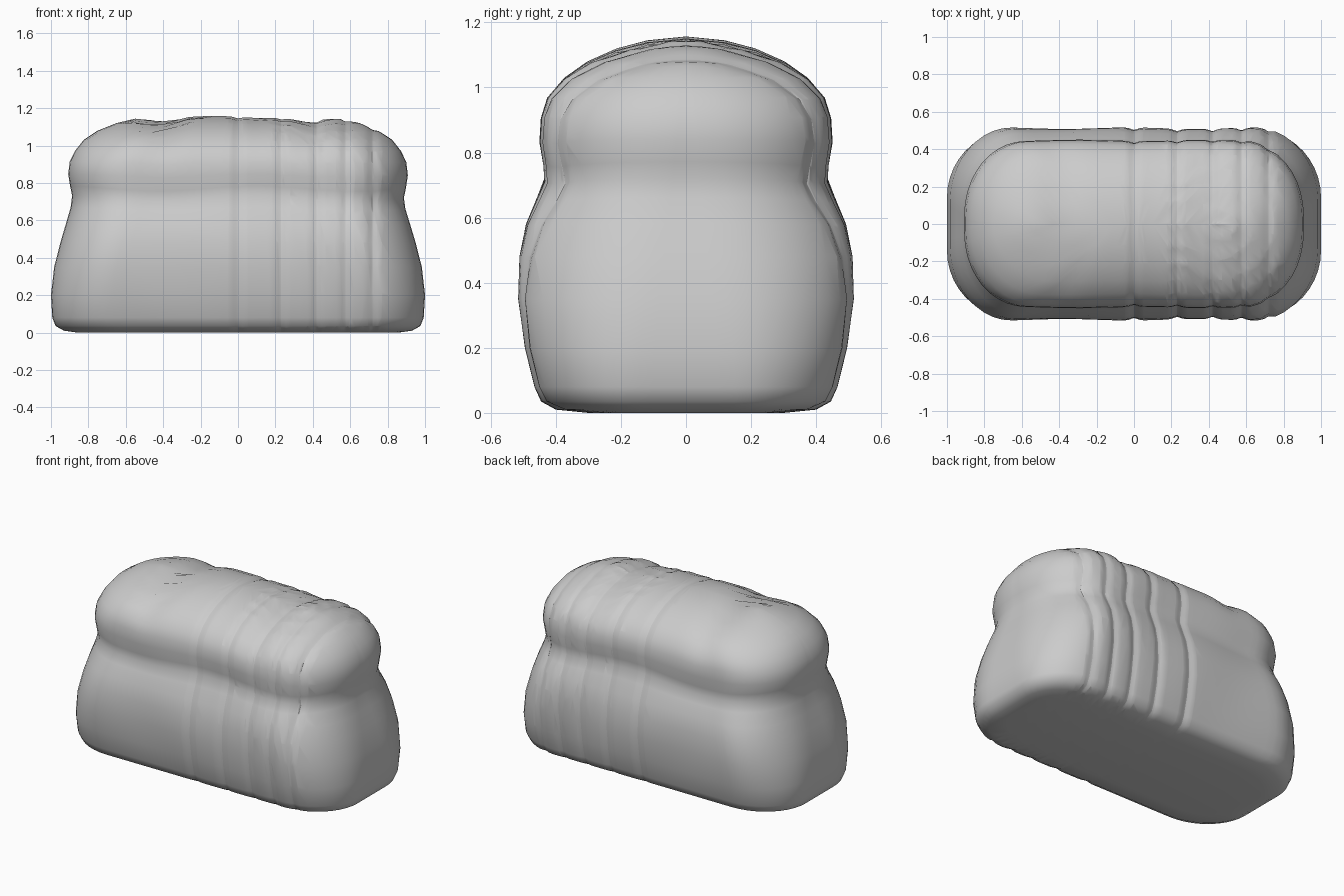
import bpy, bmesh, math

cube = bpy.data.objects.get("Cube")
if cube:
    bpy.data.objects.remove(cube)

crust = bpy.data.materials.new("plain_grey")
crust.use_nodes = True
GREY = (0.6, 0.6, 0.6, 1)
crust.diffuse_color = GREY
crust.node_tree.nodes["Principled BSDF"].inputs["Base Color"].default_value = GREY

# Levels of the loaf: height, half length, half depth
LEVELS = [(0, .86, .3), (.01, .93, .4), (.035, .975, .445), (.08, .993, .465),
          (.2, 1, .493), (.35, .983, .512), (.48, .95, .508), (.58, .92, .488),
          (.66, .895, .455), (.72, .887, .432), (.77, .898, .435), (.84, .908, .447),
          (.91, .9, .443), (.97, .872, .425), (1.03, .825, .375), (1.08, .75, .305),
          (1.12, .65, .215), (1.145, .55, .12), (1.157, .45, 0)]
CUTS = [0, .23, .42, .575, .72]
NAMES = ["uncut_loaf", "slice_1", "slice_2", "slice_3", "slice_4", "heel"]


def bump(x, centre, width):
    return math.exp(-((x - centre) / width) ** 2)


def outline(z, half_x, half_y):
    """Rounded oblong at one height, starting at the +x end."""
    rx, ry = .33, half_y * min(1, .65 + .3 * z)
    quarter = [(half_x, (half_y - ry) * i / 3) for i in range(3)]
    for i in range(11):
        a = math.pi / 2 * i / 10
        quarter.append((half_x - rx + rx * math.cos(a), half_y - ry + ry * math.sin(a)))
    quarter += [((half_x - rx) * (1 - i / 12), half_y) for i in range(1, 13)]
    half = quarter + [(-x, y) for x, y in reversed(quarter[:-1])]
    return half + [(x, -y) for x, y in reversed(half[1:-1])]


def lumps(x, y, z):
    """Hand-made unevenness: dips along the crown and a wavy waist."""
    crown = max(0, (z - .8) / .35)
    dip = .035 * bump(x, -.39, .09) + .032 * bump(x, .37, .1) + .01 * bump(x, .12, .1)
    waist = .015 * math.sin(6 * x + 1) * bump(z, .75, .12)
    side = 1 + .008 * math.sin(9 * x + 5 * z) * min(1, z * 3)
    return x, y * side, z - crown * dip + waist


def make_loaf():
    bm = bmesh.new()
    rings = [[bm.verts.new(lumps(x, y, z)) for x, y in outline(z, hx, hy)]
             for z, hx, hy in LEVELS]
    bm.faces.new(list(reversed(rings[0])))
    for low, high in zip(rings, rings[1:]):
        for i in range(len(low)):
            j = (i + 1) % len(low)
            bm.faces.new((low[i], low[j], high[j], high[i]))
    bmesh.ops.remove_doubles(bm, verts=bm.verts, dist=.0005)
    return bm


def cut(bm, x, **options):
    geom = bm.verts[:] + bm.edges[:] + bm.faces[:]
    return bmesh.ops.bisect_plane(bm, geom=geom, dist=.0001, plane_co=(x, 0, 0),
                                  plane_no=(1, 0, 0), **options)


def make_piece(name, left, right):
    bm = make_loaf()
    # Extra loops beside the knife cuts carry the rounded slice edges
    for x in CUTS:
        for offset in (-.05, -.025, -.01, .01, .025, .05):
            cut(bm, x + offset)
    for x, options in ((left, {"clear_inner": True}), (right, {"clear_outer": True})):
        if x is not None:
            made = cut(bm, x, **options)["geom_cut"]
            rim = [e for e in made if isinstance(e, bmesh.types.BMEdge)]
            bmesh.ops.holes_fill(bm, edges=rim)
    # Pull the crust in towards each knife cut
    for v in bm.verts:
        inset = .024 * sum(bump(v.co.x, x, .025) for x in CUTS)
        v.co.y *= 1 - inset
        v.co.z -= inset * .5 * max(0, v.co.z - .4)
    bmesh.ops.recalc_face_normals(bm, faces=bm.faces)
    mesh = bpy.data.meshes.new(name)
    bm.to_mesh(mesh)
    bm.free()
    mesh.materials.append(crust)
    obj = bpy.data.objects.new(name, mesh)
    bpy.context.collection.objects.link(obj)
    bpy.ops.object.select_all(action="DESELECT")
    obj.select_set(True)
    bpy.context.view_layer.objects.active = obj
    bpy.ops.object.shade_smooth_by_angle(angle=math.radians(55))


edges = [None] + CUTS + [None]
for name, left, right in zip(NAMES, edges, edges[1:]):
    make_piece(name, left, right)
